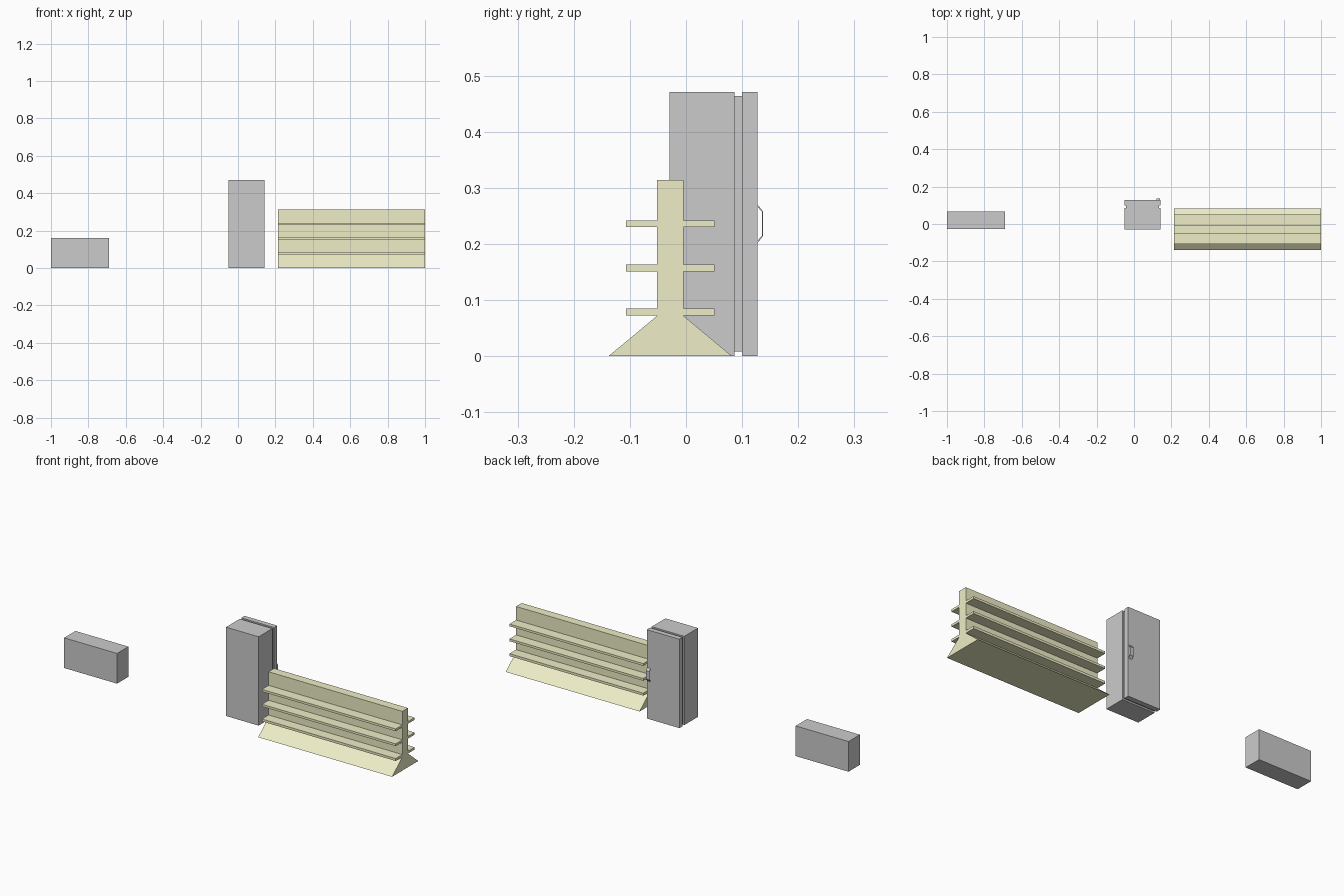
import bpy

if "Cube" in bpy.data.objects:
    bpy.data.objects.remove(bpy.data.objects["Cube"])

yellow = bpy.data.materials.new("pale_yellow")
yellow.diffuse_color = (0.86, 0.85, 0.57, 1)
yellow.use_nodes = True
yellow.node_tree.nodes["Principled BSDF"].inputs["Base Color"].default_value = yellow.diffuse_color


def extrude_x(name, profile, x0, x1, mat=None):
    """Solid prism from a closed (y, z) profile, listed anticlockwise seen from +x."""
    n = len(profile)
    verts = [(x, y, z) for x in (x0, x1) for y, z in profile]
    faces = [tuple(reversed(range(n))), tuple(range(n, 2 * n))]
    faces += [(i, (i + 1) % n, n + (i + 1) % n, n + i) for i in range(n)]
    mesh = bpy.data.meshes.new(name)
    mesh.from_pydata(verts, [], faces)
    mesh.update()
    obj = bpy.data.objects.new(name, mesh)
    bpy.context.collection.objects.link(obj)
    if mat:
        mesh.materials.append(mat)
    return obj


def box(name, x0, x1, y0, y1, z0, z1):
    return extrude_x(name, [(y0, z0), (y1, z0), (y1, z1), (y0, z1)], x0, x1)


# low chest freezer
box("chest_freezer", -1.0, -0.69, -0.028, 0.067, 0, 0.16)

# upright fridge: cabinet, recessed seal, door
box("fridge_cabinet", -0.05, 0.141, -0.029, 0.086, 0, 0.471)
box("fridge_seal", -0.043, 0.134, 0.086, 0.1, 0.008, 0.464)
box("fridge_door", -0.05, 0.141, 0.1, 0.127, 0, 0.471)

# bent strap handle
outer = [(0.127, 0.201), (0.1375, 0.214), (0.1375, 0.258), (0.127, 0.271)]
inner = [(0.127, 0.267), (0.1355, 0.257), (0.1355, 0.215), (0.127, 0.205)]
extrude_x("fridge_handle", outer + inner, 0.119, 0.139)

# double-sided shelf unit: half profile as (distance from centre, z), mirrored
CENTRE, POST, REACH = -0.028, 0.0235, 0.079
half = [(0.11, 0), (POST, 0.072)]
for z0, z1 in ((0.072, 0.085), (0.151, 0.163), (0.23, 0.242)):
    if z0 > 0.072:
        half.append((POST, z0))
    half += [(REACH, z0), (REACH, z1), (POST, z1)]
half.append((POST, 0.314))
profile = [(CENTRE + d, z) for d, z in half]
profile += [(CENTRE - d, z) for d, z in reversed(half)]
extrude_x("shelf_unit", profile, 0.215, 1.0, yellow)
